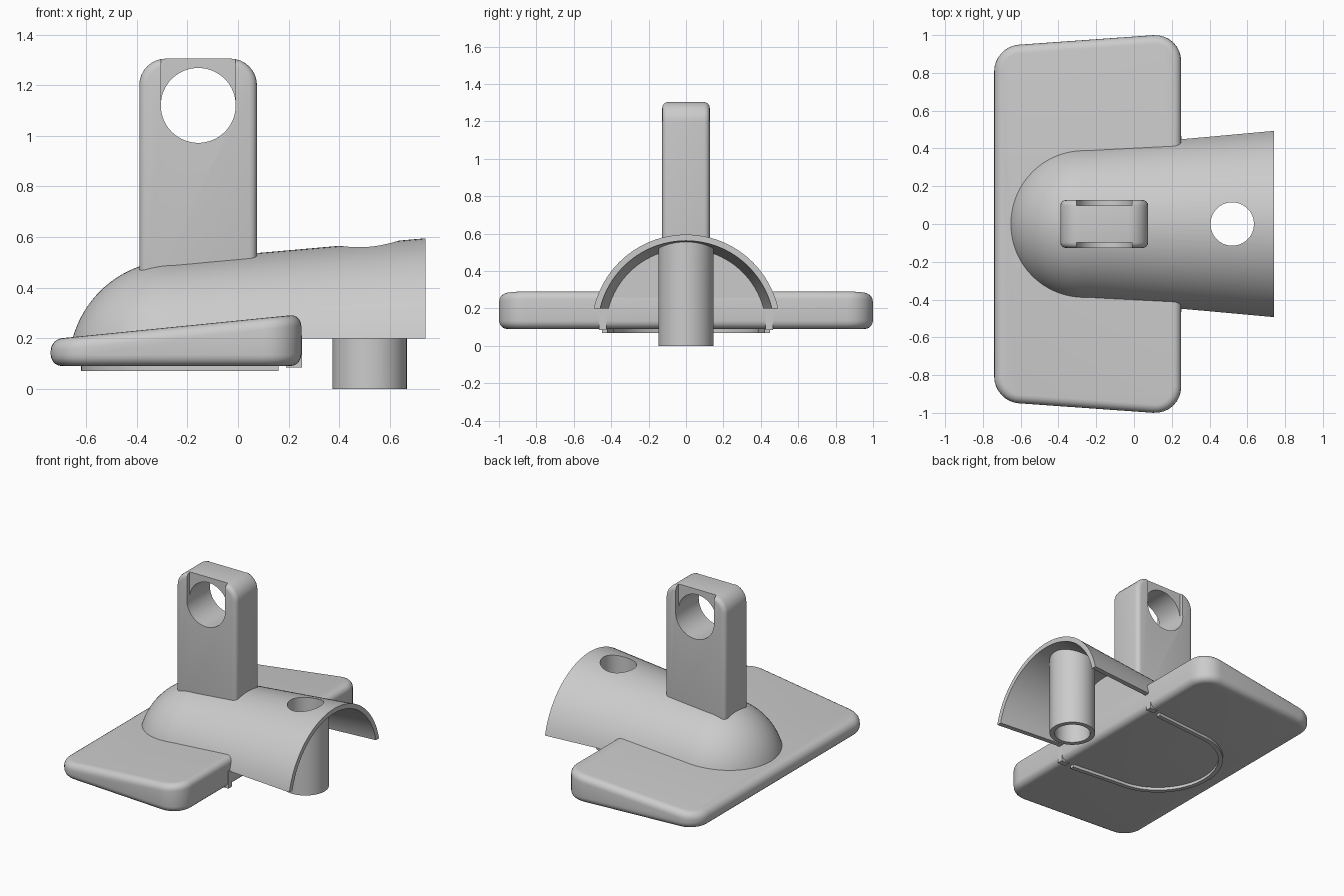
import bpy, bmesh
from math import sin, cos, pi, sqrt, radians
from mathutils import Matrix, Vector

if "Cube" in bpy.data.objects:
    bpy.data.objects.remove(bpy.data.objects["Cube"], do_unlink=True)

GREY = (0.6, 0.6, 0.6, 1)
mat = bpy.data.materials.new("plain grey")
mat.use_nodes = True
mat.diffuse_color = GREY
mat.node_tree.nodes["Principled BSDF"].inputs["Base Color"].default_value = GREY

AXIS_Z = 0.09     # height of the hood's centre line
DOME_X = -0.25    # centre of the rounded hood end
DOME_R = 0.418
END_X = 0.74
WALL = 0.033


def hood_radius(x):
    return DOME_R + (x - DOME_X) * 0.088


def make(name, bm):
    bmesh.ops.recalc_face_normals(bm, faces=bm.faces[:])
    mesh = bpy.data.meshes.new(name)
    bm.to_mesh(mesh)
    bm.free()
    mesh.materials.append(mat)
    ob = bpy.data.objects.new(name, mesh)
    bpy.context.collection.objects.link(ob)
    return ob


def activate(ob):
    bpy.ops.object.select_all(action='DESELECT')
    ob.select_set(True)
    bpy.context.view_layer.objects.active = ob


def smooth(ob):
    activate(ob)
    bpy.ops.object.shade_smooth_by_angle(angle=radians(35))


def cut(ob, cutter):
    mod = ob.modifiers.new("cut", 'BOOLEAN')
    mod.operation = 'DIFFERENCE'
    mod.solver = 'EXACT'
    mod.object = cutter
    activate(ob)
    bpy.ops.object.modifier_apply(modifier=mod.name)
    bpy.data.objects.remove(cutter, do_unlink=True)


def bevel(ob, width, segments=5):
    mod = ob.modifiers.new("round", 'BEVEL')
    mod.width = width
    mod.segments = segments
    mod.limit_method = 'ANGLE'
    mod.angle_limit = radians(40)
    activate(ob)
    bpy.ops.object.modifier_apply(modifier=mod.name)


def box(name, lo, hi):
    bm = bmesh.new()
    bmesh.ops.create_cube(bm, size=1)
    lo, hi = Vector(lo), Vector(hi)
    for v in bm.verts:
        v.co = Vector(lo[i] + (v.co[i] + 0.5) * (hi[i] - lo[i]) for i in range(3))
    return make(name, bm)


def cylinder(name, radius, depth, centre, axis='Z'):
    bm = bmesh.new()
    turn = Matrix.Rotation(pi / 2, 4, 'X') if axis == 'Y' else Matrix()
    bmesh.ops.create_cone(bm, cap_ends=True, segments=64, radius1=radius, radius2=radius,
                          depth=depth, matrix=Matrix.Translation(centre) @ turn)
    return make(name, bm)


def prism(name, points, direction):
    bm = bmesh.new()
    face = bm.faces.new([bm.verts.new(p) for p in points])
    new = bmesh.ops.extrude_face_region(bm, geom=[face])["geom"]
    bmesh.ops.translate(bm, vec=direction, verts=[g for g in new if isinstance(g, bmesh.types.BMVert)])
    return make(name, bm)


def revolve(name, profile, steps=96):
    """Closed solid turned about the hood's centre line from (x, radius) points."""
    bm = bmesh.new()
    rings = [[bm.verts.new((x, r * cos(2 * pi * i / steps), AXIS_Z + r * sin(2 * pi * i / steps)))
              for i in range(steps)] for x, r in profile]
    for a, b in zip(rings, rings[1:]):
        for i in range(steps):
            j = (i + 1) % steps
            bm.faces.new((a[i], a[j], b[j], b[i]))
    bm.faces.new(rings[0])
    bm.faces.new(rings[-1])
    return make(name, bm)


def rounded(corners, radius, steps=8):
    """Polygon with each corner replaced by a curve; radius 0 keeps it sharp."""
    out = []
    for i, c in enumerate(corners):
        c, r = Vector(c), radius[i]
        if not r:
            out.append(c)
            continue
        a = c + (Vector(corners[i - 1]) - c).normalized() * r
        b = c + (Vector(corners[(i + 1) % len(corners)]) - c).normalized() * r
        mid = a + b - c     # near-square corner: centre of the arc
        for k in range(steps + 1):
            t = k / steps * pi / 2
            out.append(mid + (a - mid) * cos(t) + (b - mid) * sin(t))
    return out


# Wedge-shaped base plate with rounded corners and edges
outline = rounded([(-0.74, -0.94), (0.25, -1.01), (0.25, 1.01), (-0.74, 0.94)],
                  [0.13, 0.15, 0.15, 0.13])
plate = prism("base_plate", [(p.x, p.y, 0.09) for p in outline], (0, 0, 0.1))
for v in plate.data.vertices:
    if v.co.z > 0.15:
        v.co.z = 0.27 + 0.1 * v.co.x
bevel(plate, 0.045)
smooth(plate)

# Hood: domed end and flared half tunnel, hollow past the plate
profile = [(DOME_X - DOME_R * cos(t), max(DOME_R * sin(t), 0.002))
           for t in (pi / 2 * k / 24 for k in range(25))]
profile.append((END_X, hood_radius(END_X)))
hood = revolve("hood", profile)
hollow = revolve("hollow", [(x, hood_radius(x) - WALL) for x in (0.249, END_X + 0.1)])
cut(hood, hollow)
cut(hood, box("under", (-1, -1, -1), (1, 1, 0.2)))
cut(hood, cylinder("bore", 0.115, 1, (0.52, 0, 0.6)))
smooth(hood)

# Tube standing under the hood, its top following the hood curve
bm = bmesh.new()
N = 64
loops = []
for radius, top in ((0.147, False), (0.147, True), (0.115, True), (0.115, False)):
    ring = []
    for i in range(N):
        x, y = 0.52 + radius * cos(2 * pi * i / N), radius * sin(2 * pi * i / N)
        z = AXIS_Z + sqrt(hood_radius(x) ** 2 - y * y) - 0.015 if top else 0
        ring.append(bm.verts.new((x, y, z)))
    loops.append(ring)
for k in range(4):
    a, b = loops[k], loops[(k + 1) % 4]
    for i in range(N):
        j = (i + 1) % N
        bm.faces.new((a[i], a[j], b[j], b[i]))
smooth(make("support_tube", bm))

# Upright lug with a round eye and a shallow slot above it on both sides
lug_outline = rounded([(-0.39, 0.3), (0.075, 0.3), (0.075, 1.305), (-0.39, 1.305)],
                      [0, 0, 0.105, 0.105])
lug = prism("upright_lug", [(p.x, -0.127, p.y) for p in lug_outline], (0, 0.254, 0))
bevel(lug, 0.03, 4)
for side in (-1, 1):
    y0, y1 = sorted((side * 0.098, side * 0.2))
    cut(lug, box("slot", (-0.304, y0, 1.12), (-0.01, y1, 1.4)))
cut(lug, cylinder("eye", 0.148, 1, (-0.157, 0, 1.12), 'Y'))
smooth(lug)

# U-shaped rib under the plate
path = [((0.16, -0.435), (0, -1))]
path += [((-0.22 - 0.385 * sin(t), -0.4 * cos(t)), (-sin(t), -cos(t)))
         for t in (pi * k / 32 for k in range(33))]
path += [((0.16, 0.435), (0, 1))]
edge = [[(p[0] + n[0] * s, p[1] + n[1] * s, 0.07) for p, n in path] for s in (-0.015, 0.015)]
smooth(prism("underside_rib", edge[0] + edge[1][::-1], (0, 0, 0.04)))

# Small tabs where the hood walls meet the plate
for side, label in ((1, "back"), (-1, "front")):
    y0, y1 = sorted((side * 0.425, side * 0.465))
    box(label + "_tab", (0.19, y0, 0.085), (0.252, y1, 0.21))
